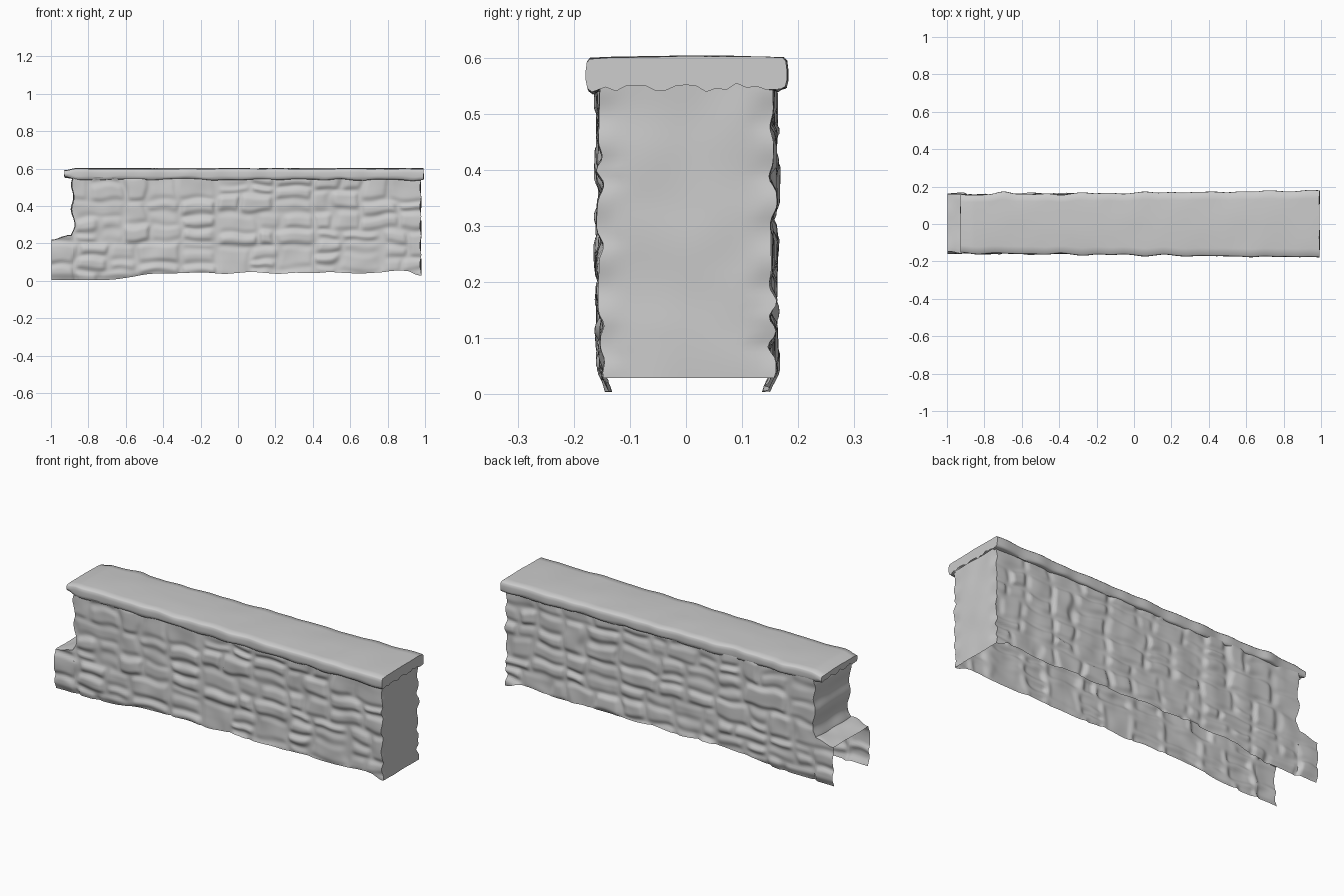
import bpy, bmesh, math, random
from mathutils import Vector, noise

if "Cube" in bpy.data.objects:
    bpy.data.objects.remove(bpy.data.objects["Cube"])

random.seed(7)


def lerp(a, b, t):
    return a + (b - a) * t


def smooth(t):
    t = max(0.0, min(1.0, t))
    return t * t * (3 - 2 * t)


def wob(x, y, z, freq, amp):
    return amp * noise.noise(Vector((x, y, z)) * freq)


def split_stones(x0, x1, z0, z1, out):
    """Recursively split a wall panel into irregular blocks."""
    w, h = x1 - x0, z1 - z0
    small = w < 0.24 and h < 0.11
    large = w < 0.3 and h < 0.3 and random.random() < 0.25
    if small or large or (w < 0.1 and h < 0.2):
        out.append((x0, x1, z0, z1, random.uniform(-0.005, 0.006)))
        return
    t = random.uniform(0.34, 0.66)
    if w > h * 1.9:
        m = lerp(x0, x1, t)
        split_stones(x0, m, z0, z1, out)
        split_stones(m, x1, z0, z1, out)
    else:
        m = lerp(z0, z1, t)
        split_stones(x0, x1, z0, m, out)
        split_stones(x0, x1, m, z1, out)


def relief(stones, x, z):
    """Outward bulge of the stonework at a point."""
    xx = x + wob(x, 1.0, z, 8, 0.03)
    zz = z + wob(x, 5.0, z, 8, 0.022)
    r = 0.0
    for x0, x1, z0, z1, off in stones:
        if x0 <= xx < x1 and z0 <= zz < z1:
            d = smooth((xx - x0) / 0.03) * smooth((x1 - xx) / 0.03) \
                * smooth((zz - z0) / 0.03) * smooth((z1 - zz) / 0.03)
            r = (off + 0.009) * d
            break
    r += wob(x, 3.0, z, 10, 0.006)
    return r - 0.016 * (1 - smooth(z / 0.045))


front_stones, back_stones = [], []
split_stones(-1.05, 1.05, -0.03, 0.58, front_stones)
split_stones(-1.05, 1.05, -0.03, 0.58, back_stones)


def y_front(x, z):
    return -0.147 - relief(front_stones, x, z)


def y_back(x, z):
    return 0.150 - 0.002 * x + relief(back_stones, x, z)


def bottom(x):
    return lerp(0.004, 0.042, smooth((x + 0.75) / 0.4)) + wob(x, 0, 0, 7, 0.009) \
        + 0.012 * smooth((x - 0.75) / 0.1) - 0.024 * smooth((x - 0.9) / 0.07)


def sheet(name, nu, nv, func, close=False, skip=None, ends=False):
    """Grid surface from a function of (column, row)."""
    bm = bmesh.new()
    g = [[bm.verts.new(func(i, j)) for j in range(nv)] for i in range(nu)]
    for i in range(nu if close else nu - 1):
        k = (i + 1) % nu
        for j in range(nv - 1):
            if not (skip and skip(i, j)):
                bm.faces.new((g[i][j], g[k][j], g[k][j + 1], g[i][j + 1]))
    if ends:
        bm.faces.new(g[0])
        bm.faces.new(g[-1][::-1])
    bmesh.ops.remove_doubles(bm, verts=bm.verts[:], dist=1e-5)
    me = bpy.data.meshes.new(name)
    bm.to_mesh(me)
    bm.free()
    ob = bpy.data.objects.new(name, me)
    bpy.context.collection.objects.link(ob)
    bpy.ops.object.select_all(action='DESELECT')
    ob.select_set(True)
    bpy.context.view_layer.objects.active = ob
    bpy.ops.object.shade_smooth_by_angle(angle=math.radians(65))
    return ob


# Stone wall: hollow shell wrapped around four sides, open underneath
NX, NY, NZ = 190, 18, 58
STEP_Z = 0.235


def wall_point(i, j):
    f = j / (NZ - 1)
    zn = lerp(0.02, 0.555, f)
    xl = -0.882 + (0.010 * math.sin(zn * 45) + wob(0, 2, zn, 12, 0.014)) \
        * smooth((zn - 0.2) / 0.05)
    xr = 0.976 + 0.004 * math.sin(zn * 60)
    if i < NX:                                   # front
        x, t = lerp(xl, xr, i / NX), 0.0
    elif i < NX + NY:                            # right end
        x, t = xr, (i - NX) / NY
    elif i < 2 * NX + NY:                        # back
        x, t = lerp(xr, xl, (i - NX - NY) / NX), 1.0
    else:                                        # left end
        x, t = xl, 1 - (i - 2 * NX - NY) / NY
    z = lerp(bottom(x), 0.555, f)
    y = lerp(y_front(x, z), y_back(x, z), t)
    if 0 < t < 1:                                # flatten the middle of the ends
        mid = smooth(min(t, 1 - t) / 0.15)
        flat = 0.976 if x > 0 else x
        x = lerp(x, flat, mid)
        x += math.copysign(1, x) * mid * (0.002 + wob(x, y, z, 9, 0.005))
    return x, y, z


sheet("stone_wall", 2 * (NX + NY), NZ, wall_point, close=True,
      skip=lambda i, j: i >= 2 * NX + NY and j / (NZ - 1) * 0.55 < STEP_Z - 0.02)

# Broken low step at the left end: front skin, ledge and back skin, open end
SX, SV = 14, 24


def step_point(i, j):
    x = lerp(-0.998, -0.882, i / (SX - 1))
    top = lerp(0.218, 0.246, smooth(i / (SX - 1))) + wob(x, 0, 3, 12, 0.006)
    k, b = j / SV, bottom(x)
    if k <= 1:
        z = lerp(b, top, k)
        return x, y_front(x, z), z
    if k < 2:
        y = lerp(y_front(x, top), y_back(x, top), k - 1)
        return x, y, top + wob(x, y, 0, 10, 0.006)
    z = lerp(top, b, k - 2)
    return x, y_back(x, z), z


sheet("broken_step", SX, 3 * SV + 1, step_point)

# Coping: worn slab section swept along the wall
half = [(0.80, 0.545), (0.94, 0.541), (0.985, 0.547), (1.0, 0.560), (1.0, 0.578),
        (0.99, 0.592), (0.96, 0.598), (0.75, 0.600), (0.40, 0.602)]
section = [(-y, z) for y, z in half] + [(0.0, 0.603)] + half[::-1]
# denser wavy underside edge at the centre, so the end slab is uneven
section += [(y / 10, 0.546 + 0.006 * math.cos(y * 1.2)) for y in range(7, -8, -1)]
CX = 130


def coping_point(i, j):
    t = i / (CX - 1)
    sy, z = section[j % len(section)]
    x = lerp(-0.928, 0.992, t)
    if 0 < i < CX - 1 and j >= 2 * len(half) + 1:
        z = 0.549                                # hidden underside stays level
    hw = lerp(0.156, 0.179, t) + wob(x, 4 + math.copysign(2, sy), 0, 9, 0.010)
    hw += 0.012 * math.exp(-((x + 0.69) / 0.05) ** 2) if sy > 0 else 0.0
    under = z < 0.565
    z += wob(x, sy, 1, 9, 0.010) if under else wob(x, sy * 0.3, 2, 6, 0.004)
    worn = 1 - smooth((x + 0.93) / 0.07)         # rounded left end
    z += worn * (0.012 if under else -0.012)
    x += wob(0, sy * 0.2, z, 12, 0.006)
    return x, sy * hw, z


sheet("coping", CX, 2 * len(half) + 1, coping_point)

# Uneven slab faces closing the two ends of the coping
for end, name in ((0, "coping_left_end"), (CX - 1, "coping_right_end")):
    bm = bmesh.new()
    bm.faces.new([bm.verts.new(coping_point(end, j)) for j in range(len(section))])
    me = bpy.data.meshes.new(name)
    bm.to_mesh(me)
    bm.free()
    bpy.context.collection.objects.link(bpy.data.objects.new(name, me))
